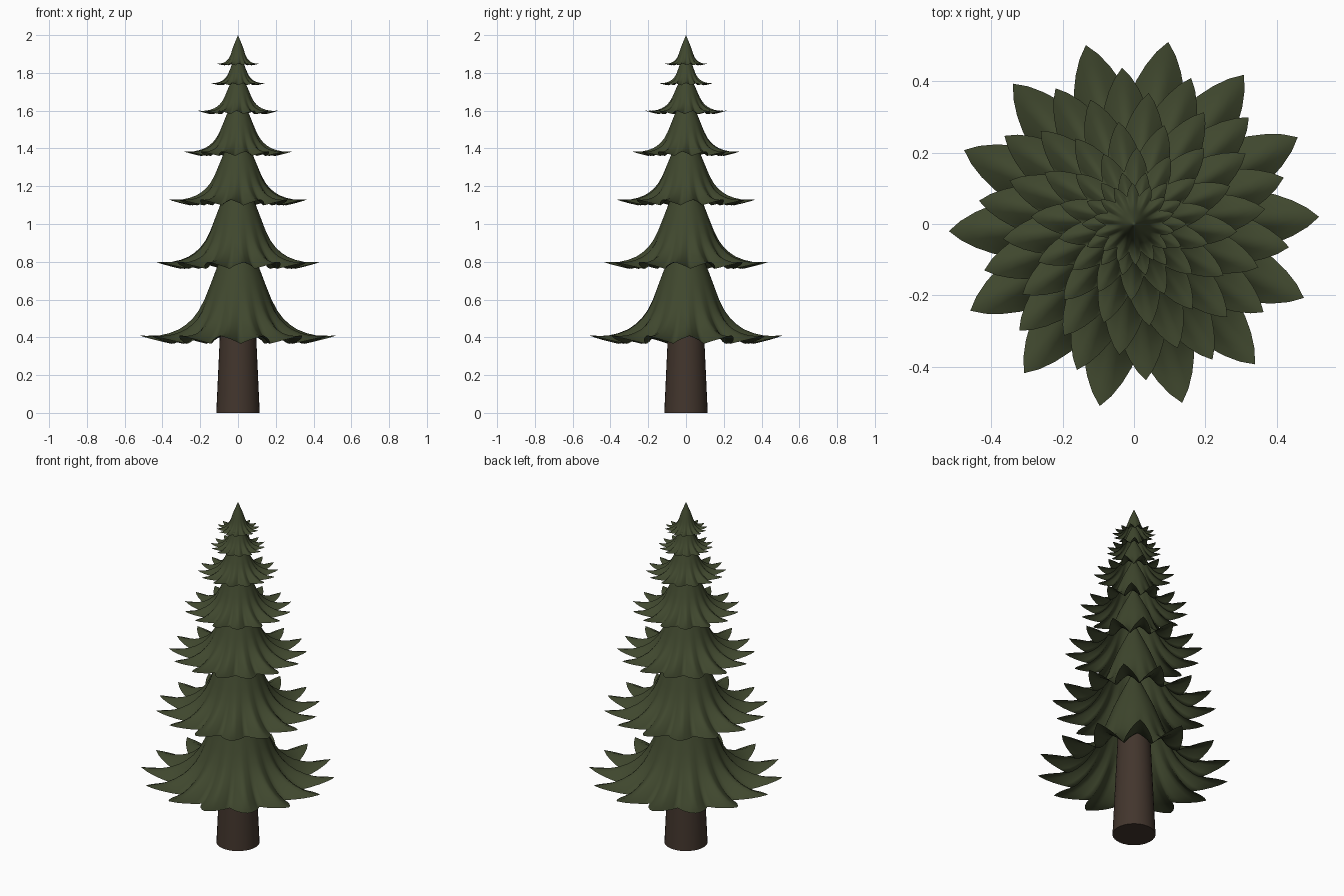
import bpy, bmesh, math

if "Cube" in bpy.data.objects:
    bpy.data.objects.remove(bpy.data.objects["Cube"])


def material(name, rgb):
    m = bpy.data.materials.new(name)
    m.diffuse_color = (*rgb, 1)
    m.use_nodes = True
    m.node_tree.nodes["Principled BSDF"].inputs["Base Color"].default_value = m.diffuse_color
    return m


green = material("needles", (0.05, 0.063, 0.027))
brown = material("bark", (0.055, 0.036, 0.026))

POINTS = 14   # branch tips per tier
SUB = 8       # segments per branch tip
# skirt profile along a branch crest: (radius fraction, height fraction)
PROFILE = [(0.05, 0.91), (0.12, 0.78), (0.21, 0.61), (0.28, 0.45), (0.34, 0.32),
           (0.40, 0.22), (0.46, 0.15), (0.53, 0.095), (0.60, 0.055), (0.70, 0.02),
           (0.80, 0.0), (0.90, -0.005), (1.0, 0.0)]


def tier(name, radius, tip_z, height, phase):
    """Flared skirt whose rim splits into pointed branches with drooping valleys."""
    bm = bmesh.new()
    n = POINTS * SUB
    apex = bm.verts.new((0, 0, tip_z + height))
    prev = None
    for rf, hf in PROFILE:
        blend = max(0, (rf - 0.3) / 0.7)
        ring = []
        for i in range(n):
            a = abs((i % SUB) / SUB * 2 - 1)       # 1 in the valley, 0 on the crest
            r = radius * rf * (1 - 0.31 * a ** 1.15 * blend)
            z = tip_z + height * hf - 0.085 * radius * a * blend
            ang = phase + (i - SUB / 2) / n * math.tau
            ring.append(bm.verts.new((r * math.cos(ang), r * math.sin(ang), z)))
        for i in range(n):
            k = (i + 1) % n
            if prev:
                bm.faces.new((prev[i], ring[i], ring[k], prev[k]))
            else:
                bm.faces.new((apex, ring[i], ring[k]))
        prev = ring
    me = bpy.data.meshes.new(name)
    bm.to_mesh(me)
    bm.free()
    me.materials.append(green)
    me.shade_smooth()
    bpy.context.collection.objects.link(bpy.data.objects.new(name, me))


# foliage tiers from bottom to top: radius, tip height, skirt height
TIERS = [(0.52, 0.41, 0.60), (0.44, 0.80, 0.50), (0.37, 1.13, 0.39),
         (0.29, 1.385, 0.315), (0.215, 1.60, 0.22), (0.147, 1.747, 0.165),
         (0.115, 1.85, 0.15)]
for i, (r, z, h) in enumerate(TIERS):
    tier(f"foliage_tier_{i + 1}", r, z, h, math.radians(2.2 + 15 * i))

# trunk, running up inside the lowest tier
bpy.ops.mesh.primitive_cone_add(vertices=32, radius1=0.115, radius2=0.085,
                                depth=0.65, location=(0, 0, 0.325))
trunk = bpy.context.object
trunk.name = "trunk"
trunk.data.materials.append(brown)
bpy.ops.object.shade_smooth_by_angle()
